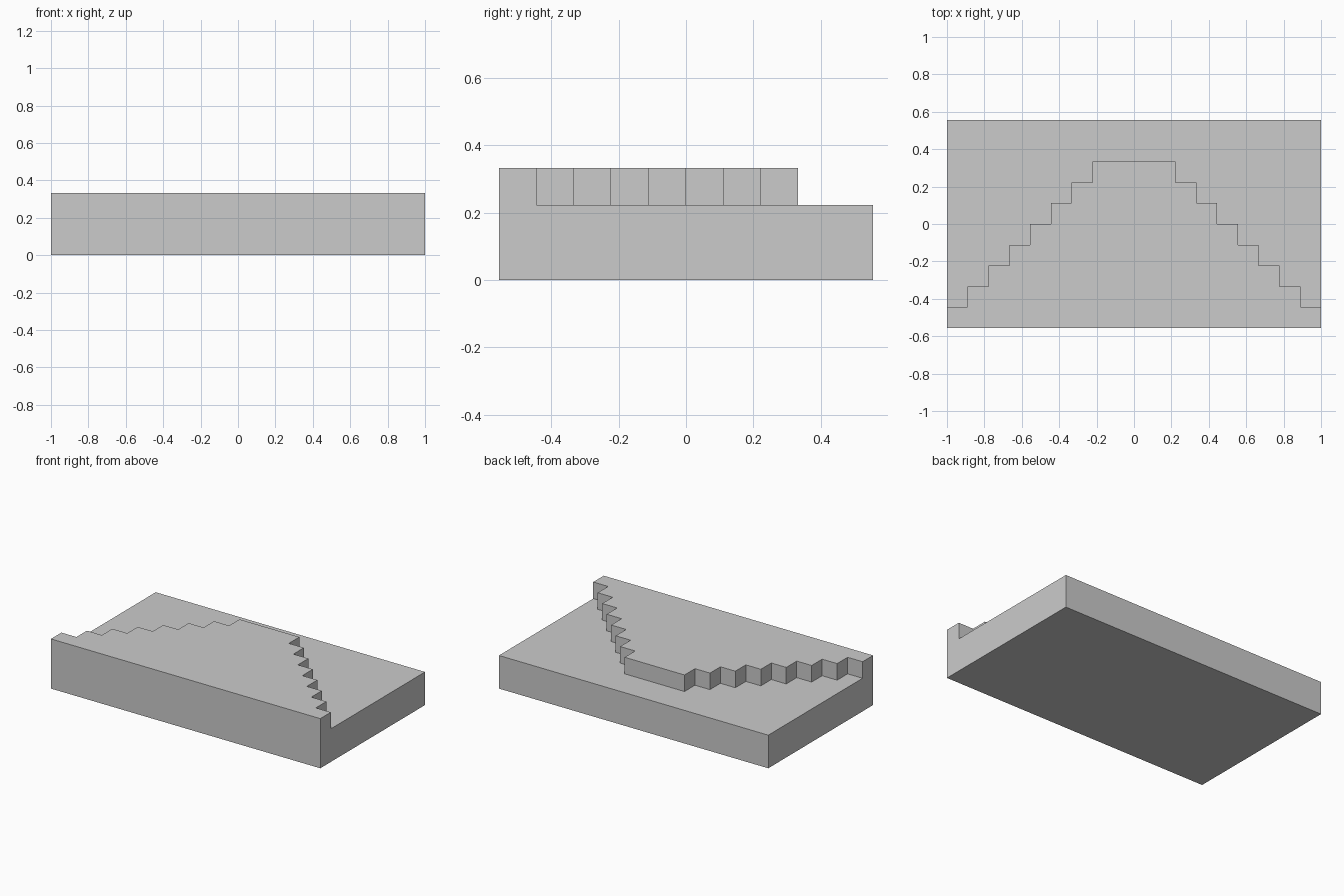
import bpy, bmesh

if "Cube" in bpy.data.objects:
    bpy.data.objects.remove(bpy.data.objects["Cube"])

U = 1 / 9                      # grid module
FRONT, BACK = -5 * U, 5 * U
LOW, HIGH = 2 * U, 3 * U

# Stepped edge, left half climbing to the flat top, then mirrored
left = []
for i in range(8):
    x, y = -1 + i * U, (i - 4) * U
    left.append((x, y))
    if i < 7:
        left.append((x + U, y))
steps = left + [(-x, y) for x, y in reversed(left)]

bm = bmesh.new()


def row(points, z):
    return [bm.verts.new((x, y, z)) for x, y in points]


f_left, f_right, b_right, b_left = row([(-1, FRONT), (1, FRONT), (1, BACK), (-1, BACK)], 0)
t_left, t_right = row([(-1, FRONT), (1, FRONT)], HIGH)
r_right, r_left = row([(1, BACK), (-1, BACK)], LOW)
upper, lower = row(steps, HIGH), row(steps, LOW)

# Raised stepped terrace and the lower ledge behind it
bm.faces.new([t_left, t_right] + upper[::-1])
bm.faces.new(lower + [r_right, r_left])
for i in range(len(steps) - 1):
    bm.faces.new([upper[i], upper[i + 1], lower[i + 1], lower[i]])

# Outer walls and underside
bm.faces.new([f_left, f_right, t_right, t_left])
bm.faces.new([b_right, b_left, r_left, r_right])
bm.faces.new([f_right, b_right, r_right, lower[-1], upper[-1], t_right])
bm.faces.new([b_left, f_left, t_left, upper[0], lower[0], r_left])
bm.faces.new([f_left, b_left, b_right, f_right])
bmesh.ops.recalc_face_normals(bm, faces=bm.faces[:])

mesh = bpy.data.meshes.new("stepped_slab")
bm.to_mesh(mesh)
bm.free()
slab = bpy.data.objects.new("stepped_slab", mesh)
bpy.context.collection.objects.link(slab)
